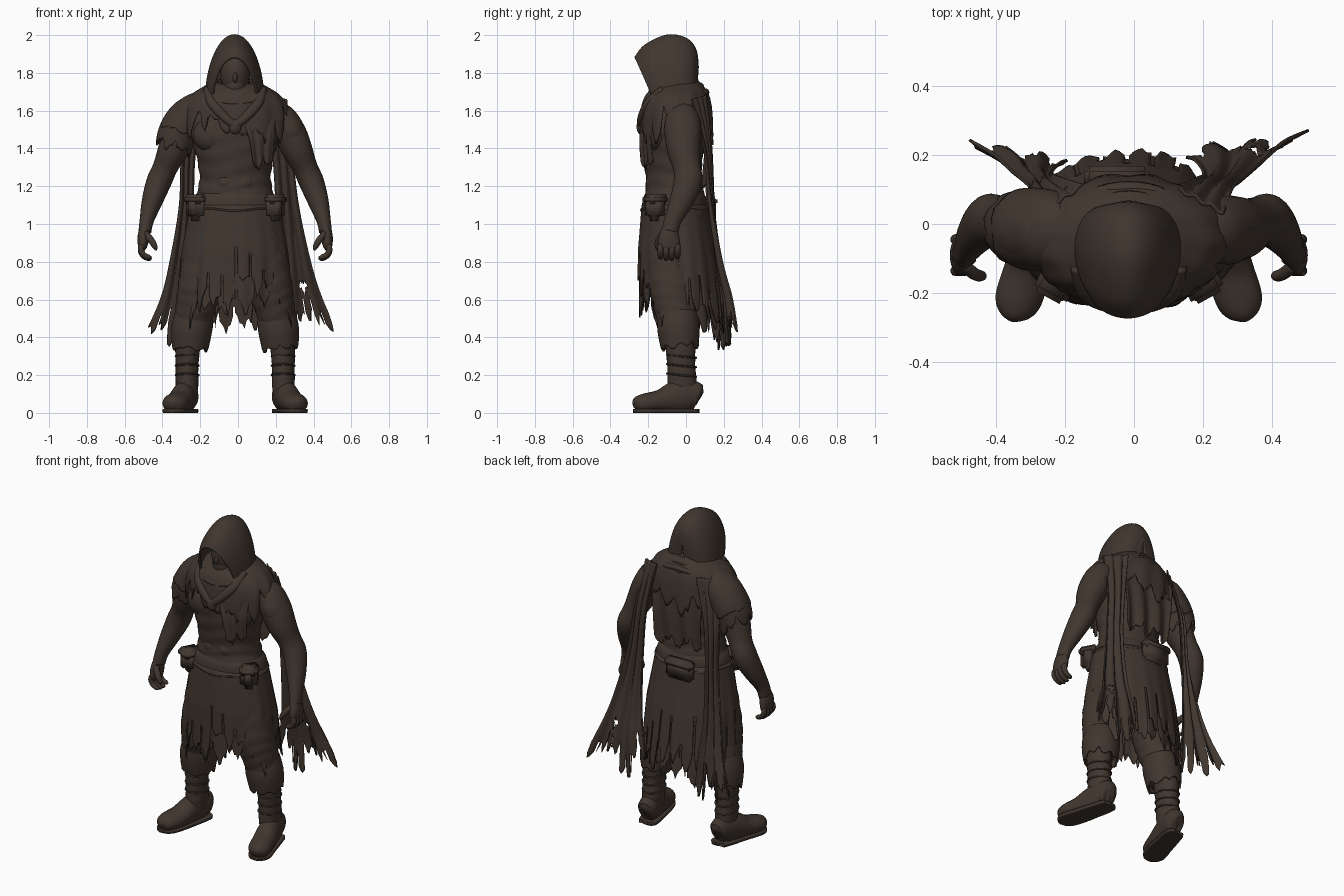
import bpy, bmesh, math, random
from mathutils import Vector

if "Cube" in bpy.data.objects:
    bpy.data.objects.remove(bpy.data.objects["Cube"])

CX = -0.015  # body midline
cloth = bpy.data.materials.new("dark_brown")
cloth.diffuse_color = (0.052, 0.037, 0.028, 1)
cloth.use_nodes = True
cloth.node_tree.nodes["Principled BSDF"].inputs["Base Color"].default_value = cloth.diffuse_color


def finish(name, bm, thick=0):
    bmesh.ops.recalc_face_normals(bm, faces=bm.faces[:])
    me = bpy.data.meshes.new(name)
    bm.to_mesh(me)
    bm.free()
    me.materials.append(cloth)
    me.shade_smooth()
    ob = bpy.data.objects.new(name, me)
    bpy.context.collection.objects.link(ob)
    if thick:
        m = ob.modifiers.new("thickness", "SOLIDIFY")
        m.thickness, m.offset = thick, 0
    return ob


def surface(name, f, nu, nv, wrap=False, thick=0, keep=None):
    """Grid of points f(column, v); wrap closes the columns into a ring."""
    bm = bmesh.new()
    n = nu if wrap else nu + 1
    g = [[bm.verts.new(f(i, j / nv)) for i in range(n)] for j in range(nv + 1)]
    for j in range(nv):
        for i in range(nu):
            if keep is None or keep(i, j / nv):
                k = (i + 1) % n
                bm.faces.new((g[j][i], g[j][k], g[j + 1][k], g[j + 1][i]))
    if wrap and not thick:
        bm.faces.new(g[0])
        bm.faces.new(g[-1])
    bmesh.ops.delete(bm, geom=[v for v in bm.verts if not v.link_faces], context='VERTS')
    return finish(name, bm, thick)


def spline(p, t):
    t = min(max(t, 0), 1) * (len(p) - 1)
    i = min(int(t), len(p) - 2)
    t -= i
    q = (p[max(i - 1, 0)], p[i], p[i + 1], p[min(i + 2, len(p) - 1)])
    return [.5 * (2 * b + (c - a) * t + (2 * a - 5 * b + 4 * c - d) * t * t
                  + (3 * b - a - 3 * c + d) * t ** 3) for a, b, c, d in zip(*q)]


def teeth(cols, w, rag, seed):
    """Length of every cloth column: pointed tatters w columns wide."""
    r = random.Random(seed)
    base = [r.random() for _ in range(cols // w + 2)]
    return [1 - rag * (.5 * base[i // w] + .3 * abs((i % w) / w - .5) * 2 + .2 * r.random())
            for i in range(cols + 1)]


def torn(v, length):
    return v - (1 - length) * v ** 3


def tube(name, pts, n=24, nv=24, ref=(1, 0, 0), thick=0, lens=None, zlim=None, fold=0):
    """Loft of ellipses (x, y, z, r1, r2) along a path."""
    def f(i, v):
        if lens:
            v = torn(v, lens[i])
        a = 2 * math.pi * i / n
        x, y, z, r1, r2 = spline(pts, v)
        t = (Vector(spline(pts, v + .01)[:3]) - Vector(spline(pts, v - .01)[:3])).normalized()
        n1 = Vector(ref)
        n1 = (n1 - t * n1.dot(t)).normalized()
        k = 1 + fold * math.sin(v * 60 + 2 * math.sin(a * 2))
        p = Vector((x, y, z)) + k * (n1 * r1 * math.cos(a) + t.cross(n1) * r2 * math.sin(a))
        if zlim:
            p.z = min(max(p.z, zlim[0]), zlim[1])
        return p
    return surface(name, f, n, nv, True, thick)


def panel(name, inner, outer, cols, rows, rag, fold, seed, w=4, hole=None):
    """Hanging torn cloth between two edge paths."""
    L = teeth(cols, w, rag, seed)
    start = [random.Random(seed + k).uniform(.85, 1) for k in range(cols // w + 2)]

    def f(i, v):
        u, v = i / cols, torn(v, L[i])
        p = Vector(spline(inner, v)).lerp(Vector(spline(outer, v)), u)
        p.y += fold * math.sin(u * 17 + seed + v * 2) * (.4 + v)
        return p

    def keep(i, v):
        if hole and v > hole[1] and abs(i - hole[0]) < 4 * (1 - abs(v - hole[1] - .05) / .05):
            return False
        return i % w or i == 0 or v < start[i // w]
    return surface(name, f, cols, rows, False, .008, keep)


def ball(name, c, r, rot=0):
    bm = bmesh.new()
    bmesh.ops.create_uvsphere(bm, u_segments=20, v_segments=14, radius=1)
    ob = finish(name, bm)
    ob.location, ob.scale, ob.rotation_euler.y = c, r, rot
    return ob


def box(name, c, size, rz=0):
    bm = bmesh.new()
    bmesh.ops.create_cube(bm, size=1)
    bmesh.ops.scale(bm, vec=size, verts=bm.verts[:])
    bmesh.ops.bevel(bm, geom=bm.edges[:], offset=min(size) * .3, segments=3, affect='EDGES')
    ob = finish(name, bm)
    ob.location, ob.rotation_euler.z = c, rz
    return ob


def ring(name, c, rx, ry, r, tilt=0, wave=0):
    def f(i, v):
        a, b = math.pi * i / 24, 2 * math.pi * v
        k = r * math.cos(b)
        return Vector((c[0] + (rx + k) * math.cos(a), c[1] + (ry + k) * math.sin(a),
                       c[2] + r * math.sin(b) + tilt * math.sin(a) + wave * math.sin(a * 5)))
    return surface(name, f, 48, 10, True, .002)


# torso and its muscles
tube("torso", [(CX, -.06, 1.02, .22, .165), (CX, -.06, 1.15, .205, .158), (CX, -.065, 1.25, .188, .148),
               (CX, -.07, 1.38, .21, .16), (CX, -.07, 1.5, .24, .165), (CX, -.06, 1.6, .21, .13),
               (CX, -.06, 1.68, .13, .1), (CX, -.07, 1.76, .07, .07)], 40, 60, fold=.014)
for s in (-1, 1):
    ball("chest_muscle", (CX + s * .1, -.152, 1.48), (.125, .07, .1), s * .25)
    for z in (1.22, 1.3, 1.38):
        ball("abdominal", (CX + s * .045, -.172, z), (.056, .041, .05))

# head and face
ball("head", (CX, -.1, 1.79), (.078, .095, .12))
ball("jaw", (CX, -.125, 1.73), (.06, .065, .07))
ball("nose", (CX, -.188, 1.775), (.013, .02, .028))

# hood: arches from the pointed rim to the back (apex y, apex z, base y, half width)
arches = [(-.268, 1.88, -.175, .108), (-.215, 1.945, -.13, .132), (-.1, 1.997, -.06, .143),
          (0, 1.98, .0, .13), (.05, 1.92, .04, .09), (.062, 1.83, .05, .012)]


def hood(i, v):
    ay, az, by, hw = spline(arches, v)
    a = math.pi * i / 32
    s = math.sin(a)
    return Vector((CX - .003 + hw * math.cos(a) * (1 + .06 * (1 - s)), by + (ay - by) * s,
                   1.67 + (az - 1.67) * s))


surface("hood", hood, 32, 30, False, .012)

# scarf folds around the neck and down to the knot
for z, r, t in ((1.715, .13, .03), (1.69, .165, .03), (1.665, .2, .025)):
    ring("neck_fold", (CX, -.055, z), r, r * .78, .022, t, .006)
for s in (-1, 1):
    tube("scarf_edge", [(CX + s * .15, -.12, 1.71, .02, .025), (CX + s * .12, -.2, 1.64, .028, .022),
                        (CX + s * .06, -.235, 1.57, .025, .02), (CX, -.245, 1.52, .02, .016)], 14, 20)
ball("shawl_knot", (CX, -.24, 1.515), (.034, .022, .04))

# ragged shawl on the shoulders
shawl_rings = [(.11, .10, 1.75), (.17, .135, 1.72), (.24, .168, 1.67), (.282, .185, 1.58), (.275, .192, 1.4)]
SL = teeth(96, 6, .4, 4)


def shawl(i, v):
    a = 2 * math.pi * i / 96
    rx, ry, z = spline(shawl_rings, torn(v, SL[i]))
    k = 1 + .02 * math.sin(a * 13 + v * 3) * v
    return Vector((CX + rx * k * math.cos(a), -.05 + ry * k * math.sin(a), z + .015 * math.sin(a) * (1 - v)))


surface("shawl", shawl, 96, 24, True, .01)
panel("chest_rag", [(.02, -.225, 1.56), (.06, -.24, 1.45), (.09, -.225, 1.27)],
      [(.2, -.17, 1.58), (.19, -.19, 1.45), (.18, -.165, 1.27)], 18, 14, .35, .005, 3, 9)
panel("back_rag", [(-.2, .1, 1.6), (-.18, .11, 1.4), (-.17, .095, 1.18)],
      [(.17, .1, 1.6), (.15, .11, 1.4), (.14, .095, 1.18)], 35, 20, .3, .01, 8, 7)

# layered cloth over one shoulder
tube("shoulder_cloth", [(-.2, -.02, 1.64, .05, .07), (-.26, -.015, 1.58, .09, .1), (-.32, -.012, 1.48, .098, .105),
                        (-.355, -.01, 1.34, .088, .095)], 48, 20, thick=.01, lens=teeth(48, 6, .3, 5))
tube("shoulder_cap", [(-.17, -.02, 1.67, .04, .06), (-.23, -.018, 1.61, .08, .105), (-.285, -.015, 1.53, .1, .114),
                      (-.32, -.015, 1.46, .108, .112)], 48, 16, thick=.012, lens=teeth(48, 8, .25, 6))

# arms and hands
for s in (-1, 1):
    def X(pts):
        return [(CX + s * p[0],) + tuple(p[1:]) for p in pts]
    tube("arm", X([(.18, -.025, 1.62, .04, .05), (.24, -.02, 1.565, .078, .09), (.29, -.015, 1.48, .086, .097),
                   (.33, -.012, 1.39, .08, .088), (.37, .005, 1.3, .066, .073), (.405, .01, 1.22, .066, .076),
                   (.44, -.025, 1.12, .055, .063), (.468, -.07, 1.02, .038, .046), (.478, -.085, .96, .034, .045)]), 24, 40)
    ball("shoulder_muscle", (CX + s * .285, -.018, 1.5), (.08, .1, .12), s * -.5)
    tube("palm", X([(.476, -.083, .98, .03, .04), (.485, -.09, .93, .032, .055), (.49, -.09, .88, .024, .058),
                    (.49, -.09, .86, .012, .04)]), 20, 14)
    for k in range(4):
        y, d = -.045 - .03 * k, .008 * abs(k - 1.5)
        tube("finger", X([(.492, y, .89, .015, .015), (.5, y, .855 + d, .016, .016), (.484, y, .825 + d, .015, .015),
                          (.455, y, .812 + d, .013, .013), (.442, y, .814 + d, .003, .003)]), 10, 12, (0, 1, 0))
    tube("thumb", X([(.475, -.12, .95, .018, .018), (.445, -.145, .915, .018, .018), (.425, -.15, .88, .015, .015),
                     (.418, -.15, .86, .004, .004)]), 10, 12, (0, 1, 0))

    # trouser legs, cuffs and boots
    tube("trouser_leg", X([(.10, -.05, 1.08, .12, .15), (.135, -.06, .9, .13, .145), (.18, -.075, .7, .118, .125),
                           (.205, -.065, .58, .108, .11), (.23, -.04, .46, .093, .1), (.24, -.03, .37, .08, .085)]),
         28, 50, fold=.014)
    tube("trouser_cuff", X([(.215, -.045, .53, .095, .1), (.23, -.04, .44, .103, .106), (.24, -.03, .32, .088, .092)]),
         48, 16, thick=.01, lens=teeth(48, 6, .3, 11 + s))
    tube("boot_shaft", X([(.24, -.035, .5, .07, .08), (.25, -.03, .38, .068, .08), (.255, -.025, .25, .06, .074),
                          (.255, -.02, .15, .06, .078), (.255, -.02, .07, .05, .07)]), 24, 30, fold=.012)
    for z in (.2, .25, .3):
        ring("boot_strap", (CX + s * .254, -.024, z), .06, .076, .005, -.008)
    foot = [(.25, .07, .07, .01, .03), (.25, .06, .075, .05, .07), (.255, .02, .09, .06, .085),
            (.275, -.06, .08, .064, .085), (.295, -.14, .06, .068, .062), (.32, -.22, .05, .067, .052),
            (.332, -.262, .045, .045, .04), (.336, -.28, .04, .006, .012)]
    tube("boot_foot", X(foot), 24, 36, zlim=(.01, 1))
    tube("boot_sole", X([(a, b, .015, c, .06) for a, b, z, c, d in foot]), 24, 36, zlim=(0, .02))

    # hip pouches
    box("hip_pouch", (CX + s * .205, -.16, 1.085), (.1, .11, .14), s * .5)
    box("pouch_flap", (CX + s * .206, -.162, 1.13), (.106, .116, .05), s * .5)

# belt and back pouch
tube("belt", [(CX, -.06, 1.05, .242, .175), (CX, -.06, 1.09, .237, .175), (CX, -.06, 1.14, .222, .168),
              (CX, -.06, 1.175, .19, .145)], 48, 10, fold=.01)
ring("belt_edge", (CX, -.06, 1.08), .232, .17, .012, 0, .006)
box("back_pouch", (-.05, .13, 1.08), (.18, .06, .12))
box("back_pouch_flap", (-.05, .135, 1.12), (.19, .065, .05))


# torn skirt in layers
def skirt(name, w, rag, seed, front, back, grow, slit):
    n = 144
    L = teeth(n, w, rag, seed)
    r = random.Random(seed)
    start = [r.uniform(slit, slit + .35) for _ in range(n)]

    def f(i, v):
        a, v = 2 * math.pi * i / n, torn(v, L[i])
        c = (1 + math.sin(a)) / 2
        k = 1 + (.025 * math.sin(a * 18 + seed) + .025 * math.sin(a * 7 + seed * 2)) * v
        z = 1.1 + (front + (back - front) * c - 1.1) * v
        bulge = grow * min(1, v * 2.5)
        return Vector((CX + (.235 + bulge + .04 * v) * k * math.cos(a),
                       -.06 + (.172 + bulge * .6) * k * math.sin(a) + .11 * v * c * c, z))
    surface(name, f, n, 30, True, .007, lambda i, v: i % w or v < start[i])


skirt("outer_skirt", 6, .5, 21, .5, .32, .03, .35)
skirt("inner_skirt", 9, .45, 34, .46, .22, .012, .5)

# torn cape: a wide wing and a narrow wing
panel("wide_cape", [(.13, .1, 1.68), (.18, .13, 1.4), (.20, .14, 1.1), (.19, .17, .8), (.16, .2, .6), (.1, .21, .3)],
      [(.26, .03, 1.66), (.285, .1, 1.4), (.32, .13, 1.1), (.385, .18, .8), (.45, .23, .6), (.55, .265, .38)],
      40, 60, .2, .013, 2, 5, (27, .74))
panel("narrow_cape", [(-.15, .11, 1.68), (-.22, .13, 1.4), (-.235, .14, 1.1), (-.23, .15, .8), (-.21, .17, .6), (-.18, .18, .27)],
      [(-.27, .03, 1.66), (-.3, .1, 1.4), (-.31, .12, 1.1), (-.36, .16, .8), (-.41, .2, .6), (-.51, .25, .38)],
      30, 60, .2, .011, 7, 5)
